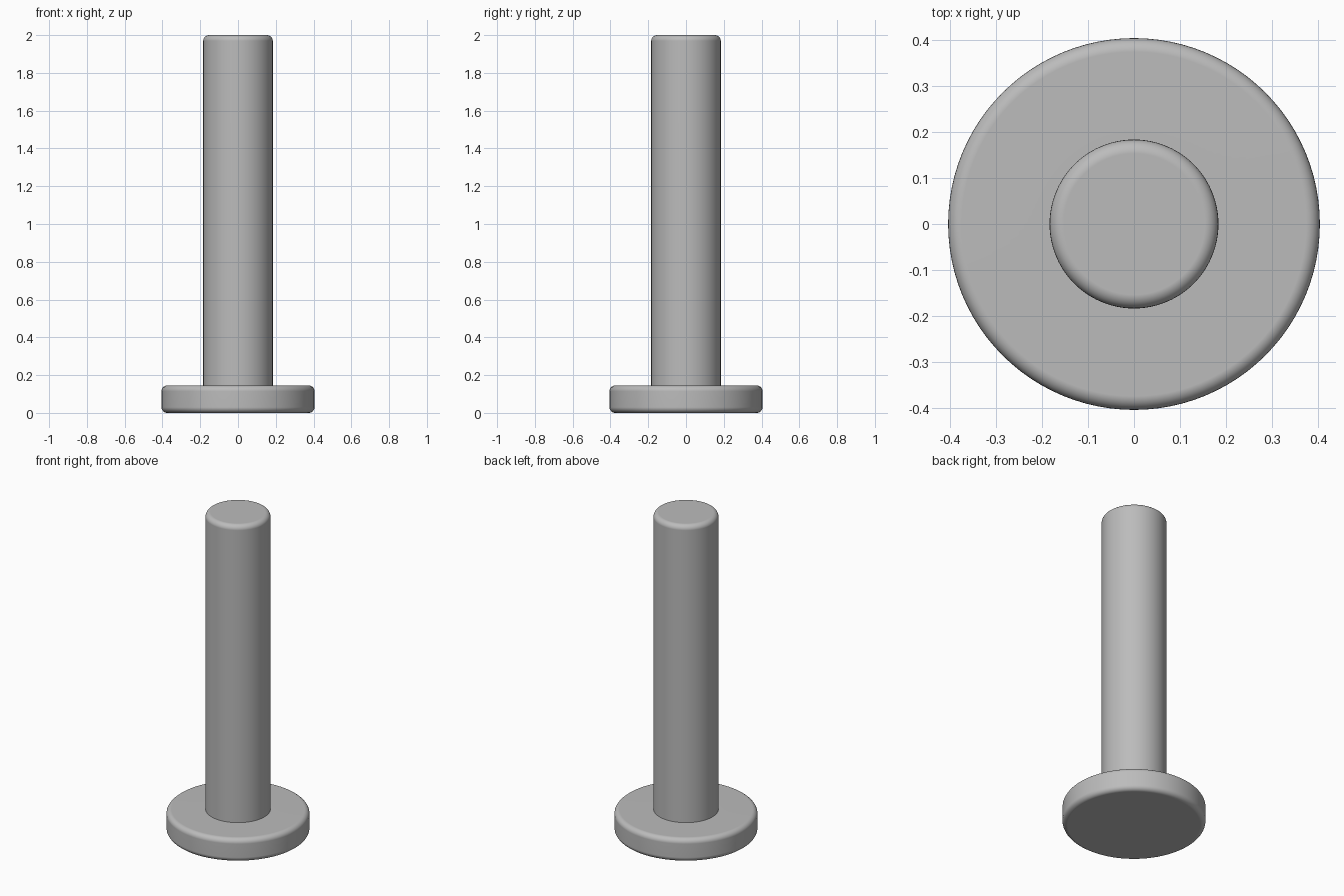
import bpy
import bmesh
from math import pi, cos, sin, radians

old = bpy.data.objects.get("Cube")
if old:
    bpy.data.objects.remove(old, do_unlink=True)

SIDES = 96
HEAD_R, HEAD_H = 0.405, 0.145
SHAFT_R, TOP = 0.184, 2.0
FILLET = 0.03
SOCKET_R, SOCKET_DEPTH = 0.128, 0.16

steel = bpy.data.materials.new("steel grey")
steel.use_nodes = True
color = (0.5, 0.5, 0.5, 1)
steel.diffuse_color = color
steel.node_tree.nodes["Principled BSDF"].inputs["Base Color"].default_value = color


def fillet(r, z, start, steps=6):
    """Quarter-round profile points about (r, z), from angle start."""
    return [(r + FILLET * cos(start + i * pi / 2 / steps),
             z + FILLET * sin(start + i * pi / 2 / steps)) for i in range(steps + 1)]


def ring(bm, r, z, sides):
    """Closed loop of vertices around the z axis."""
    return [bm.verts.new((r * cos(2 * pi * i / sides), r * sin(2 * pi * i / sides), z))
            for i in range(sides)]


def join(bm, low, high):
    """Wall of quads between two loops of equal count."""
    n = len(low)
    for i in range(n):
        j = (i + 1) % n
        bm.faces.new((low[i], low[j], high[j], high[i]))


def loop_edges(bm, loop):
    return [bm.edges.get((v, loop[i - 1])) for i, v in enumerate(loop)]


# Head and shaft turned from one profile
bm = bmesh.new()
profile = (fillet(HEAD_R - FILLET, FILLET, -pi / 2)
           + fillet(HEAD_R - FILLET, HEAD_H - FILLET, 0)
           + [(SHAFT_R, HEAD_H)]
           + fillet(SHAFT_R - FILLET, TOP - FILLET, 0))
rings = [ring(bm, r, z, SIDES) for r, z in profile]
for low, high in zip(rings, rings[1:]):
    join(bm, low, high)
bm.faces.new(rings[-1])

# Hexagonal drive socket sunk into the underside
mouth = ring(bm, SOCKET_R, 0, 6)
floor = ring(bm, SOCKET_R, SOCKET_DEPTH, 6)
join(bm, mouth, floor)
bm.faces.new(floor)
bmesh.ops.bridge_loops(bm, edges=loop_edges(bm, rings[0]) + loop_edges(bm, mouth))
bmesh.ops.recalc_face_normals(bm, faces=bm.faces)

mesh = bpy.data.meshes.new("bolt")
bm.to_mesh(mesh)
bm.free()
mesh.materials.append(steel)
bolt = bpy.data.objects.new("bolt", mesh)
bpy.context.collection.objects.link(bolt)

# Smooth rounds, crisp corners, flat ends
bpy.ops.object.select_all(action="DESELECT")
bolt.select_set(True)
bpy.context.view_layer.objects.active = bolt
bpy.ops.object.shade_smooth_by_angle(angle=radians(35))
weighted = bolt.modifiers.new("even shading", "WEIGHTED_NORMAL")
weighted.keep_sharp = True
